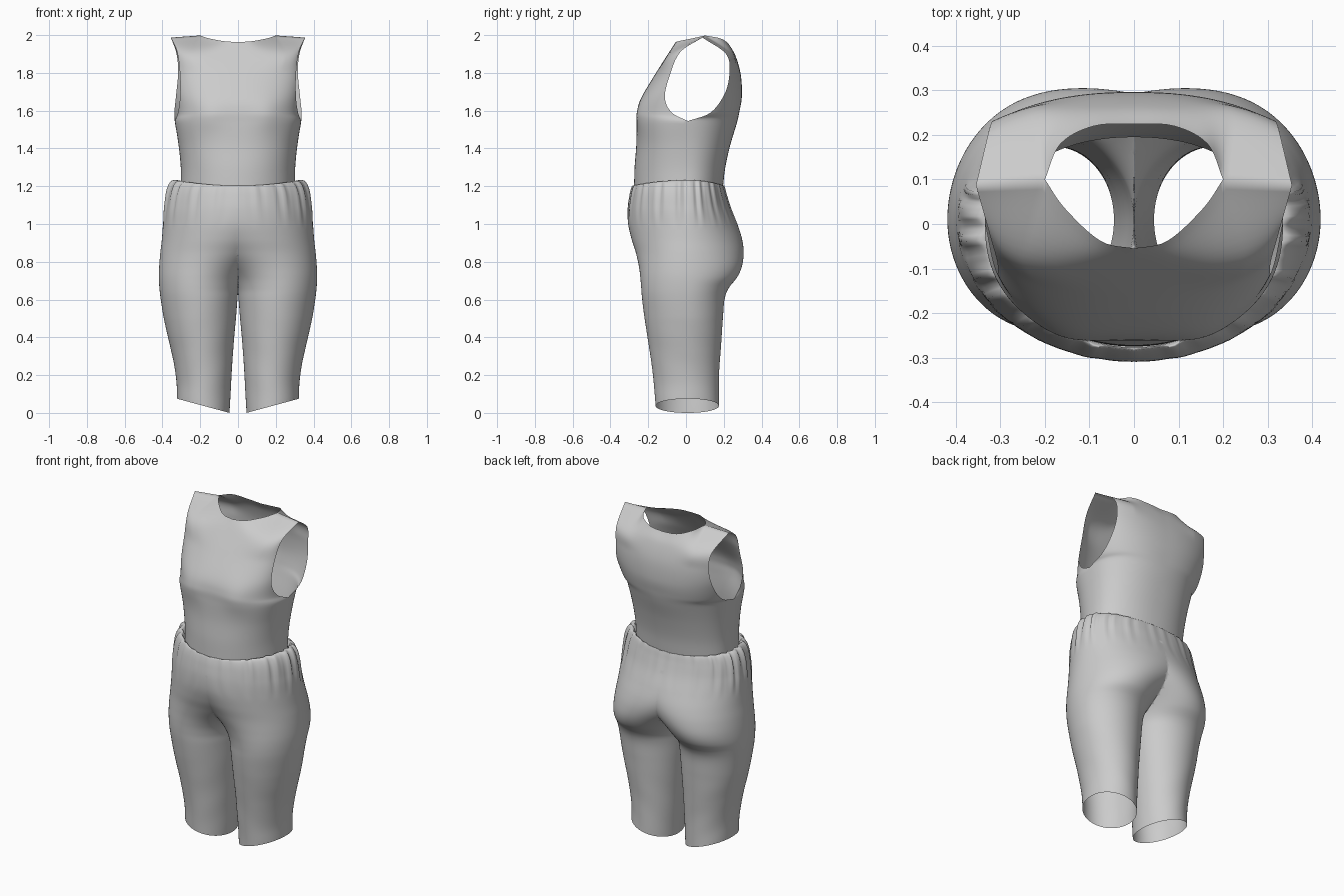
import bpy, bmesh
from math import sin, cos, acos, pi, exp

if "Cube" in bpy.data.objects:
    bpy.data.objects.remove(bpy.data.objects["Cube"])


def catmull(pts, u):
    """Point at u (0..1) on a smooth curve through equally spaced keys."""
    n = len(pts) - 1
    f = min(max(u, 0), 1) * n
    i = min(int(f), n - 1)
    f -= i
    p1, p2 = pts[i], pts[i + 1]
    p0 = pts[i - 1] if i > 0 else [2 * a - b for a, b in zip(p1, p2)]
    p3 = pts[i + 2] if i + 2 <= n else [2 * b - a for a, b in zip(p1, p2)]
    return [0.5 * (2 * b + (c - a) * f + (2 * a - 5 * b + 4 * c - d) * f * f
            + (3 * b - a - 3 * c + d) * f ** 3) for a, b, c, d in zip(p0, p1, p2, p3)]


def mix(a, b, f):
    return [p + (q - p) * f for p, q in zip(a, b)]


def add_grid(bm, rows, closed=False):
    vs = [[bm.verts.new(p) for p in r] for r in rows]
    n = len(vs[0])
    for a, b in zip(vs, vs[1:]):
        for j in range(n if closed else n - 1):
            k = (j + 1) % n
            bm.faces.new((a[j], a[k], b[k], b[j]))


def finish(bm, name):
    """Weld, mirror across x and shade smooth."""
    bmesh.ops.remove_doubles(bm, verts=bm.verts, dist=0.0004)
    bmesh.ops.recalc_face_normals(bm, faces=bm.faces)
    me = bpy.data.meshes.new(name)
    bm.to_mesh(me)
    bm.free()
    ob = bpy.data.objects.new(name, me)
    bpy.context.collection.objects.link(ob)
    m = ob.modifiers.new("mirror", 'MIRROR')
    m.use_clip = True
    m.merge_threshold = 0.001
    for p in me.polygons:
        p.use_smooth = True
    return ob


# Bodice: rows run from centre line to side seam / armhole edge
# row = centre y, centre z, edge x, edge y, edge z, squareness power
front_rows = [
    (-.275, 1.19, .302, .01, 1.19, .95), (-.272, 1.30, .303, .01, 1.30, .92),
    (-.263, 1.42, .315, .01, 1.42, .87), (-.261, 1.53, .335, .01, 1.545, .82),
    (-.258, 1.60, .318, -.075, 1.59, .8), (-.236, 1.67, .307, -.112, 1.67, .8),
    (-.165, 1.79, .307, -.085, 1.79, .8), (-.095, 1.90, .322, -.03, 1.91, .8)]
back_rows = [
    (.195, 1.19, .302, .01, 1.19, .95), (.208, 1.30, .303, .01, 1.30, .92),
    (.235, 1.42, .315, .01, 1.42, .9), (.268, 1.53, .335, .01, 1.545, .88),
    (.284, 1.60, .337, .13, 1.59, .86), (.296, 1.68, .327, .205, 1.69, .85),
    (.290, 1.79, .317, .23, 1.80, .85), (.262, 1.89, .325, .212, 1.90, .85)]
front_neck = [(0, -.055, 1.963), (.075, -.038, 1.968), (.155, .035, 1.983), (.2, .1, 1.998)]
back_neck = [(0, .225, 1.952), (.09, .22, 1.96), (.165, .18, 1.983), (.2, .1, 1.998)]
shoulder_tip = (.355, .087, 1.987)
YM = .01


def torso_row(r, t):
    """Rounded section, trimmed where it reaches the armhole edge."""
    yc, zc, xe, ye, ze, p = r
    amax = acos(((ye - YM) / (yc - YM)) ** (1 / p))
    a = t * amax
    s = (sin(a) / sin(amax)) ** p
    y = YM + (yc - YM) * max(cos(a), 0) ** p
    return [xe * s, y if t < 1 else ye, zc + (ze - zc) * s]


def top_row(neck, t):
    if t <= .6:
        return catmull(neck, t / .6)
    return mix(neck[-1], shoulder_tip, (t - .6) / .4)


def column(keys, u, t):
    """Smooth column; its outer edge turns sharply at the underarm."""
    whole = catmull(keys, u)
    n, k = len(keys) - 1, 3
    if u * n <= k:
        split = catmull(keys[:k + 1], u * n / k)
    else:
        split = catmull(keys[k:], (u * n - k) / (n - k))
    return mix(whole, split, t ** 4)


bm = bmesh.new()
NT, NV = 30, 64
for rows, neck in ((front_rows, front_neck), (back_rows, back_neck)):
    cols = []
    for j in range(NT + 1):
        t = j / NT
        keys = [torso_row(r, t) for r in rows] + [top_row(neck, t)]
        col = [column(keys, i / NV, t) for i in range(NV + 1)]
        for p in col:
            if neck is front_neck:   # soft bust
                p[1] -= .012 * exp(-((p[0] - .16) / .08) ** 2 - ((p[2] - 1.58) / .08) ** 2)
            if j == 0:
                p[0] = 0
        cols.append(col)
    add_grid(bm, cols)
finish(bm, "bodice")

# Trousers: one leg lofted past the centre plane, cut there and mirrored
# ring = z, inner x, outer x, front y, back y
leg = [
    (0.00, .045, .322, -.162, .175), (0.10, .040, .325, -.168, .174),
    (0.20, .034, .337, -.178, .176), (0.30, .028, .355, -.190, .182),
    (0.40, .020, .375, -.205, .189), (0.50, .011, .393, -.219, .195),
    (0.60, .003, .409, -.232, .204), (0.66, -.004, .416, -.237, .226),
    (0.72, -.030, .419, -.242, .272), (0.78, -.085, .417, -.250, .297),
    (0.85, -.180, .411, -.266, .305), (0.92, -.275, .403, -.288, .297),
    (1.00, -.360, .397, -.306, .272), (1.08, -.388, .391, -.308, .240),
    (1.15, -.378, .378, -.298, .217), (1.19, -.358, .358, -.288, .206),
    (1.203, -.332, .332, -.281, .201), (1.19, -.304, .304, -.277, .197)]
NR, NZ = 160, 110
rings = []
for i in range(NZ + 1):
    u = i / NZ
    z, xi, xo, yf, yb = catmull(leg, u)
    gather = max(0, min(1, (z - .98) / .2)) * min(1, (1 - u) / .06)
    cx, rx = (xi + xo) / 2, (xo - xi) / 2
    hem = max(0, 1 - z / .5)
    ring = []
    for j in range(NR):
        a = 2 * pi * j / NR
        c, s = cos(a), sin(a)
        pw = 1.0
        x = abs(c) ** pw * (1 if c > 0 else -1)
        y = abs(s) ** pw
        side = c * c
        # gathers under the waist seam, loose creases down the leg
        w = 1 + gather * (.007 + .012 * side) * (sin(27 * a + 5 * z) + .6 * sin(43 * a + 1.3))
        w += .005 * sin(3 * a + 19 * z) * sin(11 * z + a) * max(0, 1 - z / .8)
        px = cx + rx * x * w
        py = YM + (y * (yb - YM) if s > 0 else y * (yf - YM)) * w
        pz = z + .075 * (px - .045) / .277 * hem               # slanted hem
        pz += .03 * side * max(0, min(1, (z - 1.1) / .1)) * min(1, (1 - u) / .05)
        ring.append((px, py, max(pz, 0)))
    rings.append(ring)
bm = bmesh.new()
add_grid(bm, rings, True)
bmesh.ops.bisect_plane(bm, geom=bm.verts[:] + bm.edges[:] + bm.faces[:], dist=1e-5,
                       plane_co=(0, 0, 0), plane_no=(1, 0, 0), clear_inner=True)
finish(bm, "gathered_trousers")
